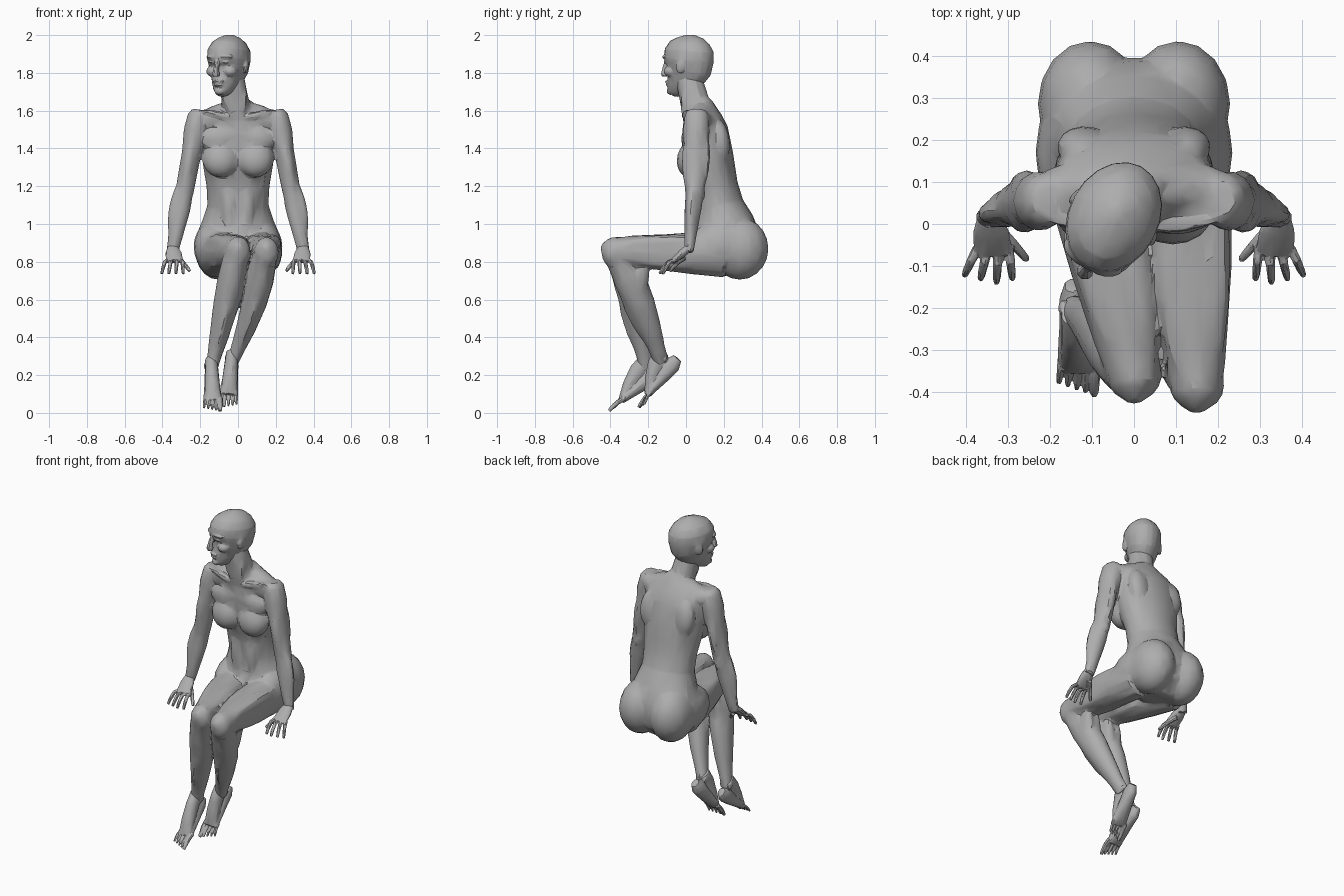
import bpy, bmesh, math
from mathutils import Vector, Matrix

skin = bpy.data.materials.new("plain grey")
skin.diffuse_color = (0.42, 0.42, 0.42, 1)


def loft(bm, rows, n=14):
    """Closed tube through rows of (centre, half width, half depth)."""
    rings = []
    for i, (c, ru, rv) in enumerate(rows):
        t = (rows[min(i + 1, len(rows) - 1)][0] - rows[max(i - 1, 0)][0]).normalized()
        u = (Vector((1, 0, 0)) - t * t.x).normalized()
        v = t.cross(u)
        rings.append([bm.verts.new(c + u * ru * math.cos(a) + v * rv * math.sin(a))
                      for a in (2 * math.pi * k / n for k in range(n))])
    for a, b in zip(rings, rings[1:]):
        for k in range(n):
            bm.faces.new((a[k], a[(k + 1) % n], b[(k + 1) % n], b[k]))
    bm.faces.new(rings[0][::-1])
    bm.faces.new(rings[-1])


def stack(bm, rows, n=20):
    """Upright form from rows of (height, y, half width, half depth)."""
    loft(bm, [(Vector((0, y, z)), a, b) for z, y, a, b in rows], n)


def limb(bm, a, b, profile, bow=(0, 0, 0), n=14):
    """Tube from joint a to joint b; profile holds (fraction, half width, half depth)."""
    a, b, bow = Vector(a), Vector(b), Vector(bow)
    loft(bm, [(a.lerp(b, t) + bow * math.sin(math.pi * t), u, v) for t, u, v in profile], n)


def digit(bm, a, b, r, lift):
    limb(bm, a, b, [(0, r, r), (.45, r, r), (.8, r * .9, r * .9), (1, r * .7, r * .7)], (0, 0, lift), 8)


def muscle(bm, a, b, r, bow=(0, 0, 0)):
    """Spindle that swells in the middle."""
    limb(bm, a, b, [(t / 6, r * w, r * w) for t, w in enumerate((.25, .7, .95, 1, .9, .65, .25))], bow, 8)


def ball(bm, c, r, tilt=(0, 0, 0)):
    m = Matrix.Translation(c)
    for ang, ax in zip(tilt, "XYZ"):
        m = m @ Matrix.Rotation(math.radians(ang), 4, ax)
    bmesh.ops.create_uvsphere(bm, u_segments=16, v_segments=10, radius=1,
                              matrix=m @ Matrix.Diagonal((*r, 1)))


def finish(name, bm, voxel, faces, smooth):
    """Fuse the overlapping masses, then reduce them to an angular low-poly skin."""
    bmesh.ops.recalc_face_normals(bm, faces=bm.faces)
    me = bpy.data.meshes.new(name)
    bm.to_mesh(me)
    bm.free()
    ob = bpy.data.objects.new(name, me)
    bpy.context.collection.objects.link(ob)
    bpy.ops.object.select_all(action='DESELECT')
    ob.select_set(True)
    bpy.context.view_layer.objects.active = ob
    m = ob.modifiers.new("fuse", 'REMESH')
    m.mode, m.voxel_size = 'VOXEL', voxel
    bpy.ops.object.modifier_apply(modifier="fuse")
    m = ob.modifiers.new("soften", 'SMOOTH')
    m.factor, m.iterations = 0.5, smooth
    bpy.ops.object.modifier_apply(modifier="soften")
    m = ob.modifiers.new("reduce", 'DECIMATE')
    m.ratio = min(1, faces / (2 * len(ob.data.polygons)))
    bpy.ops.object.modifier_apply(modifier="reduce")
    ob.data.materials.clear()
    ob.data.materials.append(skin)
    bpy.ops.object.shade_smooth_by_angle(angle=math.radians(24))


# Torso and neck
body = bmesh.new()
stack(body, [(.73, .22, .12, .08), (.78, .23, .20, .15), (.86, .21, .23, .19), (.94, .205, .222, .185),
             (1.02, .195, .188, .16), (1.1, .175, .162, .13), (1.2, .155, .167, .12), (1.35, .122, .192, .13),
             (1.5, .10, .195, .122), (1.57, .088, .19, .10), (1.64, .085, .085, .06)])
limb(body, (0, .068, 1.56), (-.04, .008, 1.80), [(0, .085, .085), (.4, .072, .078), (1, .068, .07)])
ball(body, (0, .10, 1.60), (.10, .055, .075))                              # nape
for s in (-1, 1):
    ball(body, (s * .105, .285, .87), (.125, .152, .165))                  # buttock
    ball(body, (s * .14, .17, .88), (.095, .16, .13))                      # outer hip
    ball(body, (s * .092, .028, 1.345), (.098, .076, .10), (-14, 0, 0))    # breast
    ball(body, (s * .095, .02, 1.45), (.10, .045, .07))                    # upper chest
    ball(body, (s * .13, .07, 1.55), (.12, .078, .062))                    # shoulder girdle
    ball(body, (s * .09, .085, 1.60), (.11, .05, .038), (0, s * 15, 0))    # trapezius
    ball(body, (s * .05, .235, 1.12), (.045, .052, .22), (9, 0, 0))        # back muscle
    ball(body, (s * .11, .175, 1.44), (.075, .055, .12), (8, 0, s * 15))   # shoulder blade
    muscle(body, (s * .02, -.012, 1.56), (s * .20, .01, 1.60), .020)       # collarbone
    muscle(body, (s * .015, -.012, 1.56), (s * .055 - .035, .02, 1.78), .020, (s * .012, -.012, 0))  # neck cord
    ball(body, (s * .045, .07, 1.1), (.045, .04, .16))                     # stomach muscle

# Arms, and hands resting at hip height
for side, s in (("right", -1), ("left", 1)):
    elbow, wrist = (s * .285, .045, 1.16), (s * .348, .015, .85)
    limb(body, (s * .205, .058, 1.605), elbow,
         [(0, .035, .045), (.06, .055, .065), (.25, .063, .072), (.5, .052, .062), (1, .049, .051)])
    limb(body, elbow, wrist, [(-.08, .045, .048), (.25, .050, .046), (.55, .043, .037), (1, .032, .025)])
    muscle(body, (s * .235, .02, 1.5), (s * .285, .01, 1.17), .034, (0, -.004, 0))      # biceps
    muscle(body, (s * .235, .10, 1.5), (s * .285, .08, 1.17), .034, (0, .004, 0))       # triceps
    muscle(body, (s * .295, .035, 1.25), (s * .36, .02, .92), .027, (s * .012, 0, 0))   # forearm
    ball(body, (s * .283, .083, 1.16), (.022, .02, .035))                               # elbow point
    hand = bmesh.new()
    limb(hand, (s * .346, .016, .875), (s * .335, -.07, .803), [(0, .029, .022), (.4, .043, .022), (1, .047, .014)])
    for i in range(4):                                           # fingers, outer to inner
        digit(hand, (s * (.373 - .025 * i), -.055, .806),
              (s * (.404 - .038 * i), -.14 + .009 * abs(i - 2), .735), .0115, .026)
    digit(hand, (s * .325, -.005, .82), (s * .255, -.085, .75), .0125, .01)   # thumb
    finish(side + "_hand", hand, .004, 900, 2)

# Legs, the right one leading with the foot further forward
legs = {
    "right": [(-.12, .2, .84), (0, -.362, .86), (-.142, -.21, .23), (.005, .022, 0),
              (-.145, -.145, .225), (-.132, -.342, .066), (-.408, .01), 1],
    "left": [(.12, .2, .84), (.15, -.385, .857), (-.03, -.13, .27), (.025, .015, 0),
             (-.03, -.045, .29), (-.05, -.203, .098), (-.25, .028), -1]}
for side, (hip, knee, ankle, bow, heel, pad, toe, inner) in legs.items():
    knee, ankle, bow, pad = map(Vector, (knee, ankle, bow, pad))
    limb(body, hip, knee, [(0, .106, .125), (.3, .106, .112), (.55, .096, .097), (.85, .076, .084), (1, .062, .07)])
    top = knee + Vector((0, .0, .03))
    limb(body, top, ankle, [(0, .052, .053), (.12, .068, .076), (.3, .073, .086), (.5, .067, .08),
                            (.72, .052, .061), (.9, .037, .044), (1, .034, .043)], bow)
    ball(body, knee + Vector((0, 0, -.008)), (.066, .062, .082))                 # knee
    ball(body, knee + Vector((0, -.03, .012)), (.038, .038, .042))               # kneecap
    muscle(body, top, ankle, .022, bow + Vector((0, -.062, -.03)))               # shin edge
    calf = top.lerp(ankle, .33) + bow
    for s in (-1, 1):
        ball(body, calf + Vector((s * .024, .034, 0)), (.037, .05, .13), (-15, 12, 0))       # calf heads
        off = Vector((s * .055, .02, .055))
        muscle(body, Vector(hip) + off, knee + off * .7, .046, (s * .004, 0, .004))          # front thigh
        off.z = -.055
        muscle(body, Vector(hip) + off, knee + off * .7, .044)                               # hamstring
    foot = bmesh.new()
    limb(foot, heel, pad, [(0, .022, .026), (.18, .036, .046), (.5, .040, .038), (.85, .049, .024), (1, .050, .019)])
    limb(foot, ankle + Vector((0, 0, .05)), pad, [(0, .033, .042), (.3, .036, .046), (.65, .040, .034), (1, .042, .018)],
         (0, -.008, .006))                                                       # instep
    for s in (-1, 1):
        ball(foot, ankle + Vector((s * .025, .01, .02)), (.014, .020, .022))     # ankle bone
    x, y, z = pad
    for i in range(5):                                                           # toes, big toe first
        tx = x + inner * (.040 - .0205 * i)
        digit(foot, (tx, y + .02, z + .012), (tx * 1.03, toe[0] + .007 * i, toe[1] + .004 * i),
              .0088 if i else .0135, .010)
    finish(side + "_foot", foot, .004, 1000, 3)
finish("body", body, .008, 5200, 7)

# Head, turned toward its own right
bm = bmesh.new()
stack(bm, [(1.685, -.09, .028, .025), (1.705, -.078, .046, .048), (1.74, -.055, .064, .075),
           (1.78, -.022, .083, .107), (1.82, -.002, .097, .131), (1.87, .003, .108, .140),
           (1.92, .006, .106, .136), (1.96, .01, .084, .11), (1.985, .012, .055, .072), (2.002, .012, .016, .02)])
limb(bm, (0, -.125, 1.865), (0, -.142, 1.780), [(0, .012, .014), (.5, .014, .016), (.85, .022, .021),
                                                (1, .018, .014)], (0, -.006, 0), 8)   # nose
ball(bm, (0, -.116, 1.753), (.034, .017, .009))       # upper lip
ball(bm, (0, -.114, 1.736), (.028, .017, .009))       # lower lip
ball(bm, (0, -.104, 1.703), (.028, .022, .020))       # chin
for s in (-1, 1):
    ball(bm, (s * .042, -.114, 1.884), (.040, .018, .011), (0, 0, s * 22))    # brow
    ball(bm, (s * .042, -.113, 1.857), (.018, .012, .008), (0, 0, s * 22))    # eye
    ball(bm, (s * .052, -.076, 1.808), (.036, .040, .030))                    # cheek
    ball(bm, (s * .102, .008, 1.835), (.011, .025, .038), (-12, 0, s * 18))   # ear
bmesh.ops.rotate(bm, verts=bm.verts, cent=(0, 0, 0), matrix=Matrix.Rotation(math.radians(-28), 3, 'Z'))
bmesh.ops.translate(bm, verts=bm.verts, vec=(-.05, .012, 0))
finish("head", bm, .005, 1500, 4)
